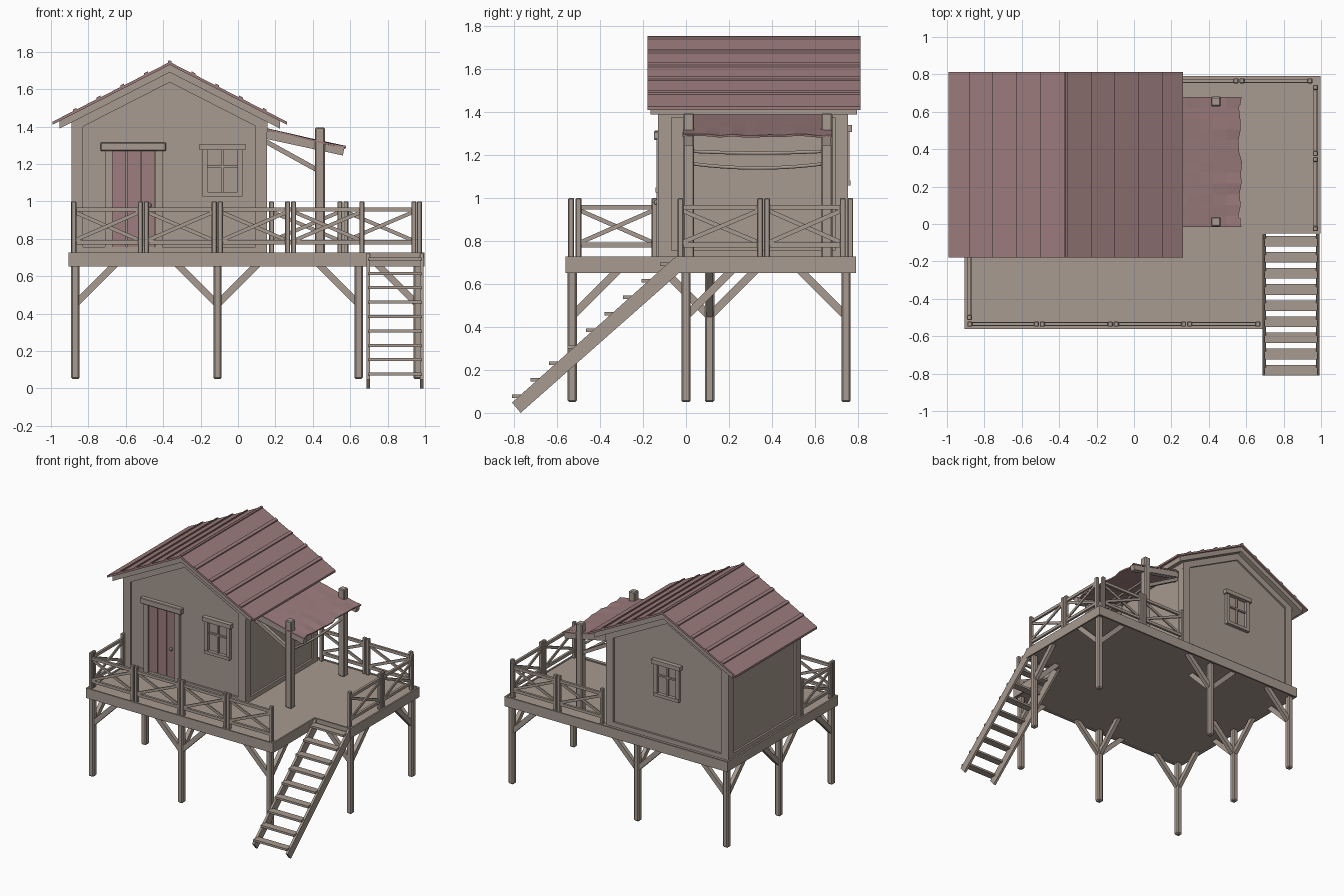
import bpy, bmesh, random
from mathutils import Vector

random.seed(4)
if "Cube" in bpy.data.objects:
    bpy.data.objects.remove(bpy.data.objects["Cube"])


def material(name, rgb):
    m = bpy.data.materials.new(name)
    m.use_nodes = True
    m.diffuse_color = (*rgb, 1)
    m.node_tree.nodes["Principled BSDF"].inputs["Base Color"].default_value = (*rgb, 1)
    return m


WOOD = material("weathered wood", (0.39, 0.325, 0.28))
RED = material("faded red", (0.34, 0.205, 0.205))


def finish(name, bm, mat, bevel=0):
    bmesh.ops.recalc_face_normals(bm, faces=bm.faces)
    me = bpy.data.meshes.new(name)
    bm.to_mesh(me)
    bm.free()
    me.materials.append(mat)
    ob = bpy.data.objects.new(name, me)
    bpy.context.collection.objects.link(ob)
    if bevel:
        mod = ob.modifiers.new("Bevel", "BEVEL")
        mod.width, mod.segments = bevel, 1
    return ob


def box(name, x, y, z, mat=WOOD, bevel=0):
    bm = bmesh.new()
    bmesh.ops.create_cube(bm, size=1)
    for v in bm.verts:
        v.co = [r[0] if c < 0 else r[1] for c, r in zip(v.co, (x, y, z))]
    return finish(name, bm, mat, bevel)


def post(name, x, y, z0, z1, w, bevel=0.006):
    h = w / 2
    return box(name, (x - h, x + h), (y - h, y + h), (z0, z1), WOOD, bevel)


def beam(name, a, b, w, h, mat=WOOD):
    a, b = Vector(a), Vector(b)
    ob = box(name, (-w / 2, w / 2), (0, (b - a).length), (-h / 2, h / 2), mat)
    ob.rotation_euler = (b - a).to_track_quat("Y", "Z").to_euler()
    ob.location = a
    return ob


def prism(name, pts, lo, hi, axis="y", mat=WOOD):
    bm = bmesh.new()
    ends = [[bm.verts.new((u, a, v) if axis == "y" else (u, v, a)) for u, v in pts]
            for a in (lo, hi)]
    for e in ends:
        bm.faces.new(e)
    for i in range(len(pts)):
        j = (i + 1) % len(pts)
        bm.faces.new((ends[0][i], ends[0][j], ends[1][j], ends[1][i]))
    return finish(name, bm, mat)


# L-shaped deck with rim boards
DECK, RIM = 0.722, 0.012
outline = [(-0.9, -0.555), (0.685, -0.555), (0.685, -0.045), (0.99, -0.045), (0.99, 0.785), (-0.9, 0.785)]
prism("deck_floor", outline, 0.66, DECK, "z")
for (x0, y0), (x1, y1) in zip(outline, outline[1:] + outline[:1]):
    box("deck_rim", (min(x0, x1) - RIM / 2, max(x0, x1) + RIM / 2),
        (min(y0, y1) - RIM / 2, max(y0, y1) + RIM / 2), (0.652, 0.728))

# Stilts with diagonal braces; each entry lists brace directions
stilts = [(-0.87, -0.53, "EN"), (-0.11, -0.53, "EWN"), (0.645, -0.53, "WN"),
          (-0.87, 0.11, "NSE"), (0.96, 0.0, "NW"),
          (-0.87, 0.745, "ES"), (-0.11, 0.745, "EWS"), (0.96, 0.745, "WS")]
ways = {"E": (1, 0), "W": (-1, 0), "N": (0, 1), "S": (0, -1)}
for x, y, dirs in stilts:
    post("stilt", x, y, 0.05, 0.66, 0.044, 0.008)
    for d in dirs:
        dx, dy = ways[d]
        beam("stilt_brace", (x + dx * 0.01, y + dy * 0.01, 0.46),
             (x + dx * 0.22, y + dy * 0.22, 0.67), 0.03, 0.036)


# Railing sections: two posts, two rails and a cross
def railing(a, b):
    a, b = Vector((*a, 0)), Vector((*b, 0))
    side = (b - a).normalized().cross(Vector((0, 0, 1))) * 0.006
    for p in (a, b):
        post("railing_post", p.x, p.y, DECK, 1.0, 0.027, 0.004)
    up = lambda p, z: p + Vector((0, 0, z))
    for z in (0.957, 0.782):
        beam("railing_rail", up(a, z), up(b, z), 0.018, 0.022)
    beam("railing_cross", up(a, 0.79) + side, up(b, 0.945) + side, 0.01, 0.02)
    beam("railing_cross", up(a, 0.945) - side, up(b, 0.79) - side, 0.01, 0.02)


for x0, x1 in ((-0.878, -0.522), (-0.49, -0.127), (-0.095, 0.265), (0.297, 0.662)):
    railing((x0, -0.535), (x1, -0.535))
railing((-0.88, -0.5), (-0.88, -0.147))
for y0, y1 in ((-0.025, 0.345), (0.377, 0.73)):
    railing((0.97, y0), (0.97, y1))
for x0, x1 in ((0.18, 0.545), (0.577, 0.94)):
    railing((x0, 0.765), (x1, 0.765))

# Stairs
for x in (0.697, 0.982):
    prof = [(-0.81, 0.048), (-0.77, 0.0), (0.0, 0.68), (-0.045, 0.722), (-0.055, 0.722)]
    ob = prism("stair_stringer", prof, -0.009, 0.009)
    # profile was drawn in xz, so turn it to run along y
    for v in ob.data.vertices:
        v.co = (x + v.co.y, v.co.x, v.co.z)
    ob.data.flip_normals()
for k in range(9):
    y, z = -0.09 - 0.0862 * k, 0.693 - 0.077 * k
    box("stair_tread", (0.697, 0.982), (y - 0.03, y + 0.027), (z - 0.008, z + 0.008))

# House body
CX, SLOPE = -0.365, 0.51


def chevron(half, top, thick):
    low = top - SLOPE * half
    return [(CX - half, low), (CX, top), (CX + half, low),
            (CX + half, low - thick), (CX, top - thick), (CX - half, low - thick)]


WX, WY = (-0.89, 0.155), (-0.13, 0.755)
prism("house_walls", [(-0.875, DECK), (0.14, DECK), (0.14, 1.435), (CX, 1.693), (-0.875, 1.435)], -0.115, 0.74)
for x in (WX[0], WX[1] - 0.062):
    for y in (WY[0], WY[1] - 0.062):
        box("corner_post", (x, x + 0.062), (y, y + 0.062), (DECK, 1.43))
for y in (WY[0], WY[1] - 0.03):
    box("base_board", WX, (y, y + 0.03), (DECK, 0.757))
    prism("gable_trim", chevron(0.5225, 1.692, 0.055), y, y + 0.03)
for x in (WX[0], WX[1] - 0.03):
    box("base_board", (x, x + 0.03), WY, (DECK, 0.757))
    box("eave_board", (x, x + 0.03), WY, (1.375, 1.425))

# Main roof: under layer, red sheet and raised ribs
prism("roof_underlayer", chevron(0.59, 1.732, 0.042), -0.165, 0.797)
prism("roof_sheet", chevron(0.628, 1.746, 0.016), -0.18, 0.812, mat=RED)
for k in range(-4, 5):
    x = CX + 0.127 * k
    z = lambda u: 1.746 - SLOPE * abs(u - CX)
    prism("roof_rib", [(x - 0.01, z(x - 0.01) - 0.004), (x - 0.01, z(x - 0.01) + 0.009), (x, z(x) + 0.009),
                       (x + 0.01, z(x + 0.01) + 0.009), (x + 0.01, z(x + 0.01) - 0.004)], -0.18, 0.812, mat=RED)

# Door
for i in range(3):
    x = -0.67 + 0.0755 * i
    box("door_plank", (x, x + 0.072), (-0.127, -0.11), (DECK, 1.272), RED)
for x in (-0.71, -0.445):
    box("door_jamb", (x, x + 0.04), (-0.138, -0.11), (DECK, 1.275))
box("door_lintel", (-0.735, -0.385), (-0.148, -0.11), (1.27, 1.315), WOOD, 0.004)
bm = bmesh.new()
bmesh.ops.create_uvsphere(bm, u_segments=8, v_segments=6, radius=0.013)
knob = finish("door_knob", bm, WOOD)
knob.location = (-0.475, -0.138, 0.98)


# Windows: frame, crossbars, header and sill
def window(cx, cz, y, out):
    def part(name, x0, x1, z0, z1, d):
        box(name, (cx + x0, cx + x1), tuple(sorted((y, y + out * d))), (cz + z0, cz + z1))
    for s in (-0.107, 0.08):
        part("window_frame_side", s, s + 0.027, -0.14, 0.115, 0.022)
    part("window_sill", -0.107, 0.107, -0.142, -0.118, 0.026)
    part("window_header", -0.122, 0.122, 0.108, 0.14, 0.034)
    part("window_bar_upright", -0.006, 0.006, -0.118, 0.108, 0.012)
    part("window_bar_cross", -0.08, 0.08, 0.012, 0.024, 0.012)


window(-0.083, 1.168, -0.115, -1)
window(CX, 1.2, 0.74, 1)

# Porch: posts, sloping beams, braces and ragged awning
for y in (0.012, 0.655):
    post("porch_post", 0.438, y, DECK, 1.395, 0.052)
    beam("porch_beam", (0.14, y, 1.36), (0.565, y, 1.268), 0.04, 0.045)
    beam("porch_brace", (0.14, y, 1.325), (0.43, y, 1.165), 0.026, 0.026)

bm = bmesh.new()
bmesh.ops.create_grid(bm, x_segments=6, y_segments=12, size=0.5)
for v in bm.verts:
    u, t = v.co.x + 0.5, v.co.y + 0.5
    edge = 0.565 + random.uniform(-0.012, 0.012) if u > 0.99 else 0.565
    v.co = (0.14 + (edge - 0.14) * u, -0.015 + 0.695 * t,
            1.395 - 0.1 * u + random.uniform(-0.004, 0.004) * u)
awning = finish("porch_awning", bm, RED)
solid = awning.modifiers.new("Thickness", "SOLIDIFY")
solid.thickness = 0.01

# Slack lines strung between the porch posts
for z, sag in ((1.218, 0.008), (1.16, 0.02)):
    cu = bpy.data.curves.new("porch_line", "CURVE")
    cu.dimensions = "3D"
    cu.bevel_depth, cu.bevel_resolution = 0.009, 1
    sp = cu.splines.new("POLY")
    sp.points.add(8)
    for i, p in enumerate(sp.points):
        t = i / 8
        p.co = (0.438, 0.03 + 0.61 * t, z - sag * 4 * t * (1 - t), 1)
    cu.materials.append(WOOD)
    bpy.context.collection.objects.link(bpy.data.objects.new("porch_line", cu))
